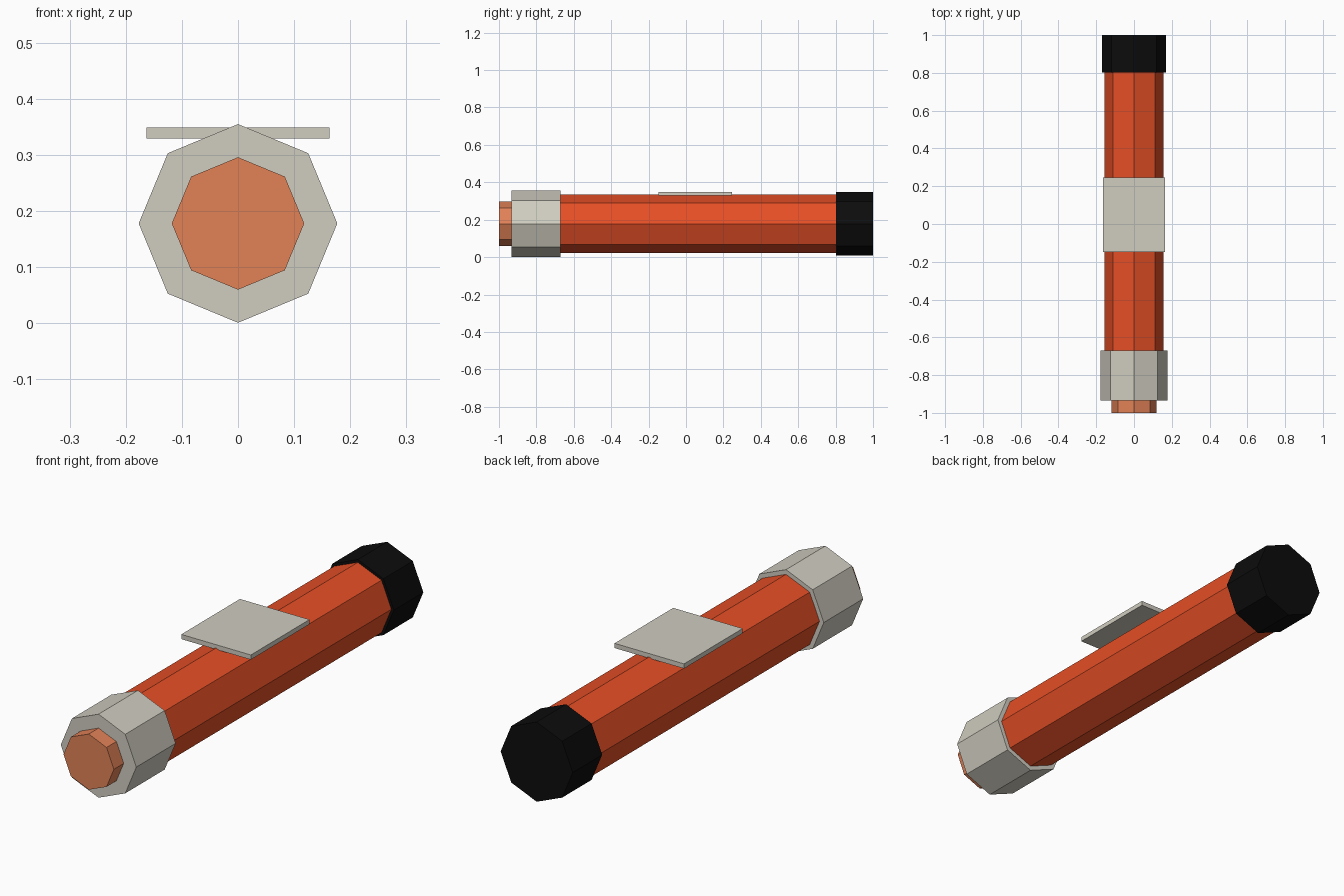
import bpy, bmesh, math
from mathutils import Matrix, Vector

if "Cube" in bpy.data.objects:
    bpy.data.objects.remove(bpy.data.objects["Cube"])

AXIS_Z = 0.178  # height of the tube's centre line


def material(name, rgb):
    lin = [(c / 255 / 12.92) if c <= 10 else ((c / 255 + 0.055) / 1.055) ** 2.4 for c in rgb]
    m = bpy.data.materials.new(name)
    m.diffuse_color = (*lin, 1)
    m.use_nodes = True
    m.node_tree.nodes["Principled BSDF"].inputs["Base Color"].default_value = m.diffuse_color
    return m


def finish(name, bm, mat):
    mesh = bpy.data.meshes.new(name)
    bm.to_mesh(mesh)
    bm.free()
    mesh.materials.append(mat)
    bpy.context.collection.objects.link(bpy.data.objects.new(name, mesh))


def octagon_tube(name, radius, y0, y1, mat):
    """Solid eight-sided cylinder along y, with a corner pointing straight up."""
    bm = bmesh.new()
    place = Matrix.Translation((0, (y0 + y1) / 2, AXIS_Z)) @ Matrix.Rotation(math.pi / 2, 4, 'X')
    bmesh.ops.create_cone(bm, cap_ends=True, segments=8, radius1=radius,
                          radius2=radius, depth=y1 - y0, matrix=place)
    finish(name, bm, mat)


def box(name, lo, hi, mat):
    lo, hi = Vector(lo), Vector(hi)
    bm = bmesh.new()
    bmesh.ops.create_cube(bm, size=1, matrix=Matrix.Translation((lo + hi) / 2)
                          @ Matrix.Diagonal((*(hi - lo), 1)))
    finish(name, bm, mat)


red = material("orange_red", (230, 79, 38))
grey = material("warm_grey", (208, 205, 192))
copper = material("copper", (226, 130, 87))
black = material("black", (12, 12, 12))

octagon_tube("body_tube", 0.157, -0.80, 0.90, red)
octagon_tube("rear_cap", 0.169, 0.803, 1.0, black)
octagon_tube("front_collar", 0.177, -0.934, -0.67, grey)
octagon_tube("front_tip", 0.118, -1.0, -0.85, copper)
# flat plate resting on the top ridge
box("top_plate", (-0.163, -0.147, 0.329), (0.163, 0.246, 0.349), grey)
